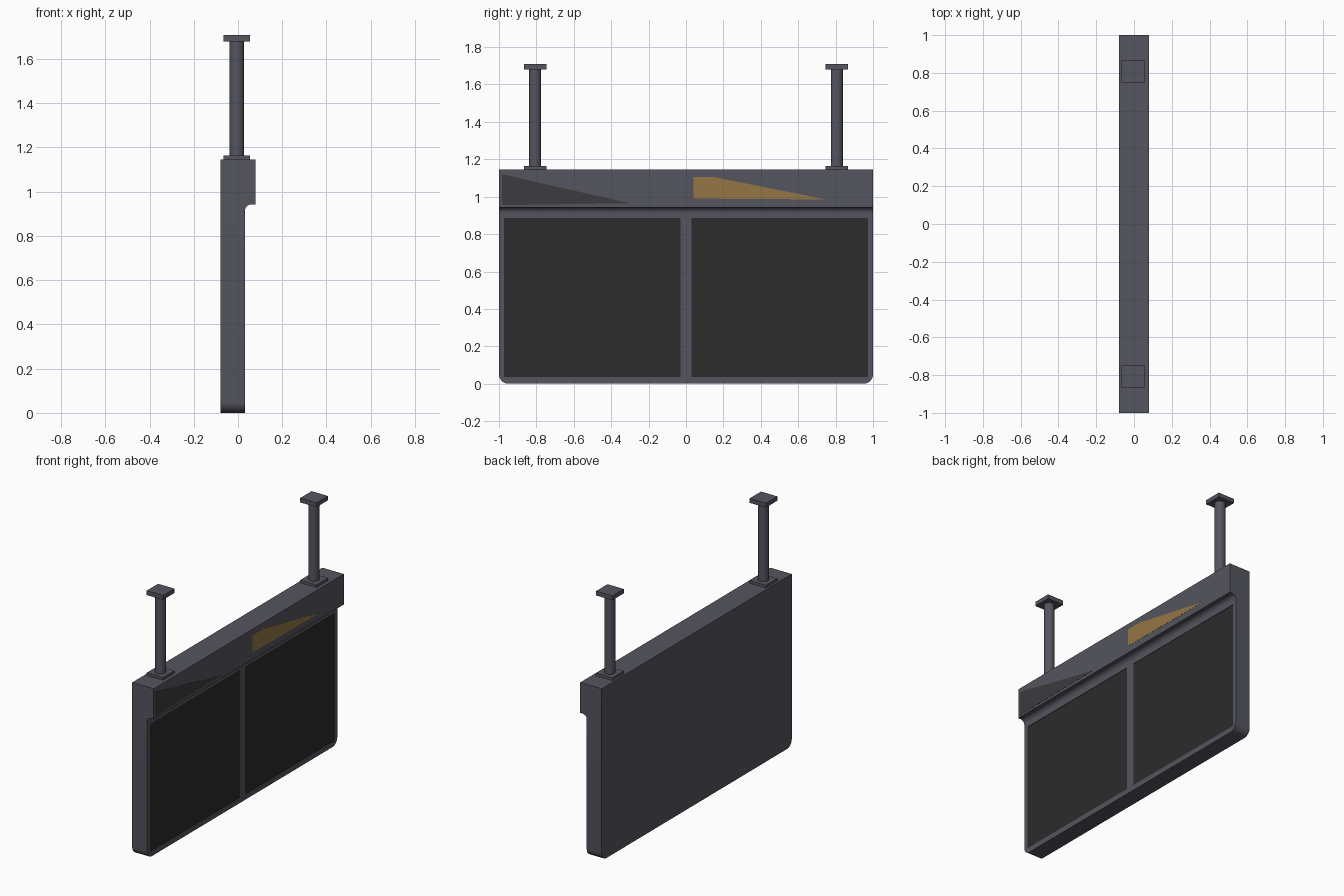
import bpy, bmesh, math
from mathutils import Vector

if "Cube" in bpy.data.objects:
    bpy.data.objects.remove(bpy.data.objects["Cube"])


def material(name, rgb):
    m = bpy.data.materials.new(name)
    m.diffuse_color = (*rgb, 1)
    m.use_nodes = True
    m.node_tree.nodes["Principled BSDF"].inputs["Base Color"].default_value = m.diffuse_color
    return m


METAL = material("dark_metal", (0.09, 0.09, 0.115))
GLASS = material("screen_black", (0.025, 0.025, 0.025))
AMBER = material("amber", (0.30, 0.18, 0.06))
SHADE = material("shade", (0.045, 0.045, 0.05))


def finish(bm, name, mat):
    bmesh.ops.recalc_face_normals(bm, faces=bm.faces)
    me = bpy.data.meshes.new(name)
    bm.to_mesh(me)
    bm.free()
    ob = bpy.data.objects.new(name, me)
    bpy.context.collection.objects.link(ob)
    if mat:
        me.materials.append(mat)
    return ob


def prism(bm, points, offset):
    face = bm.faces.new([bm.verts.new(p) for p in points])
    ext = bmesh.ops.extrude_face_region(bm, geom=[face])
    verts = [v for v in ext["geom"] if isinstance(v, bmesh.types.BMVert)]
    bmesh.ops.translate(bm, verts=verts, vec=Vector(offset))


def box(name, lo, hi, mat):
    bm = bmesh.new()
    prism(bm, [(lo[0], lo[1], lo[2]), (hi[0], lo[1], lo[2]),
               (hi[0], hi[1], lo[2]), (lo[0], hi[1], lo[2])], (0, 0, hi[2] - lo[2]))
    return finish(bm, name, mat)


def smooth(ob):
    bpy.ops.object.select_all(action='DESELECT')
    ob.select_set(True)
    bpy.context.view_layer.objects.active = ob
    bpy.ops.object.shade_smooth_by_angle(angle=math.radians(35))


# Cabinet: side profile with a header overhang and a coved underside
profile = [(-0.079, 0), (0.031, 0)]
for i in range(7):
    a = math.radians(180 - 15 * i)
    profile.append((0.061 + 0.03 * math.cos(a), 0.913 + 0.03 * math.sin(a)))
profile += [(0.079, 0.943), (0.079, 1.145), (-0.079, 1.145)]
bm = bmesh.new()
prism(bm, [(x, -1, z) for x, z in profile], (0, 2, 0))
corners = [e for e in bm.edges if all(abs(v.co.z) < 1e-5 for v in e.verts)
           and abs(e.verts[0].co.y - e.verts[1].co.y) < 1e-5]
bmesh.ops.bevel(bm, geom=corners, offset=0.05, segments=6, profile=0.5, affect='EDGES')
cabinet = finish(bm, "cabinet", METAL)

# Shallow screen recesses with the screens set into them
for side, tag in ((-1, "left"), (1, "right")):
    y0, y1 = sorted((side * 0.03, side * 0.972))
    cutter = box("recess_cutter_" + tag, (0.026, y0, 0.035), (0.05, y1, 0.886), None)
    cutter.hide_render = True
    mod = cabinet.modifiers.new("recess", 'BOOLEAN')
    mod.operation = 'DIFFERENCE'
    mod.solver = 'EXACT'
    mod.object = cutter
    bpy.context.view_layer.objects.active = cabinet
    bpy.ops.object.modifier_apply(modifier=mod.name)
    bpy.data.objects.remove(cutter)
    box("screen_" + tag, (0.024, y0, 0.035), (0.028, y1, 0.886), GLASS)
smooth(cabinet)

# Header inlays: dark wedge and amber wedge
for name, pts, mat in (
        ("header_shade", [(-0.985, 0.955), (-0.30, 0.965), (-0.985, 1.12)], SHADE),
        ("header_glow", [(0.04, 0.99), (0.75, 0.985), (0.15, 1.105), (0.04, 1.105)], AMBER)):
    bm = bmesh.new()
    prism(bm, [(0.078, y, z) for y, z in pts], (0.002, 0, 0))
    finish(bm, name, mat)

# Ceiling hangers: round post between two square plates
CX = -0.005
for y, tag in ((-0.807, "left"), (0.807, "right")):
    for part, z0, z1 in (("foot_plate", 1.143, 1.163), ("ceiling_plate", 1.68, 1.709)):
        box(f"{part}_{tag}", (CX - 0.06, y - 0.06, z0), (CX + 0.06, y + 0.06, z1), METAL)
    bpy.ops.mesh.primitive_cylinder_add(vertices=24, radius=0.033, depth=0.54,
                                        location=(CX, y, 1.42))
    post = bpy.context.object
    post.name = "hanger_post_" + tag
    post.data.materials.append(METAL)
    smooth(post)
